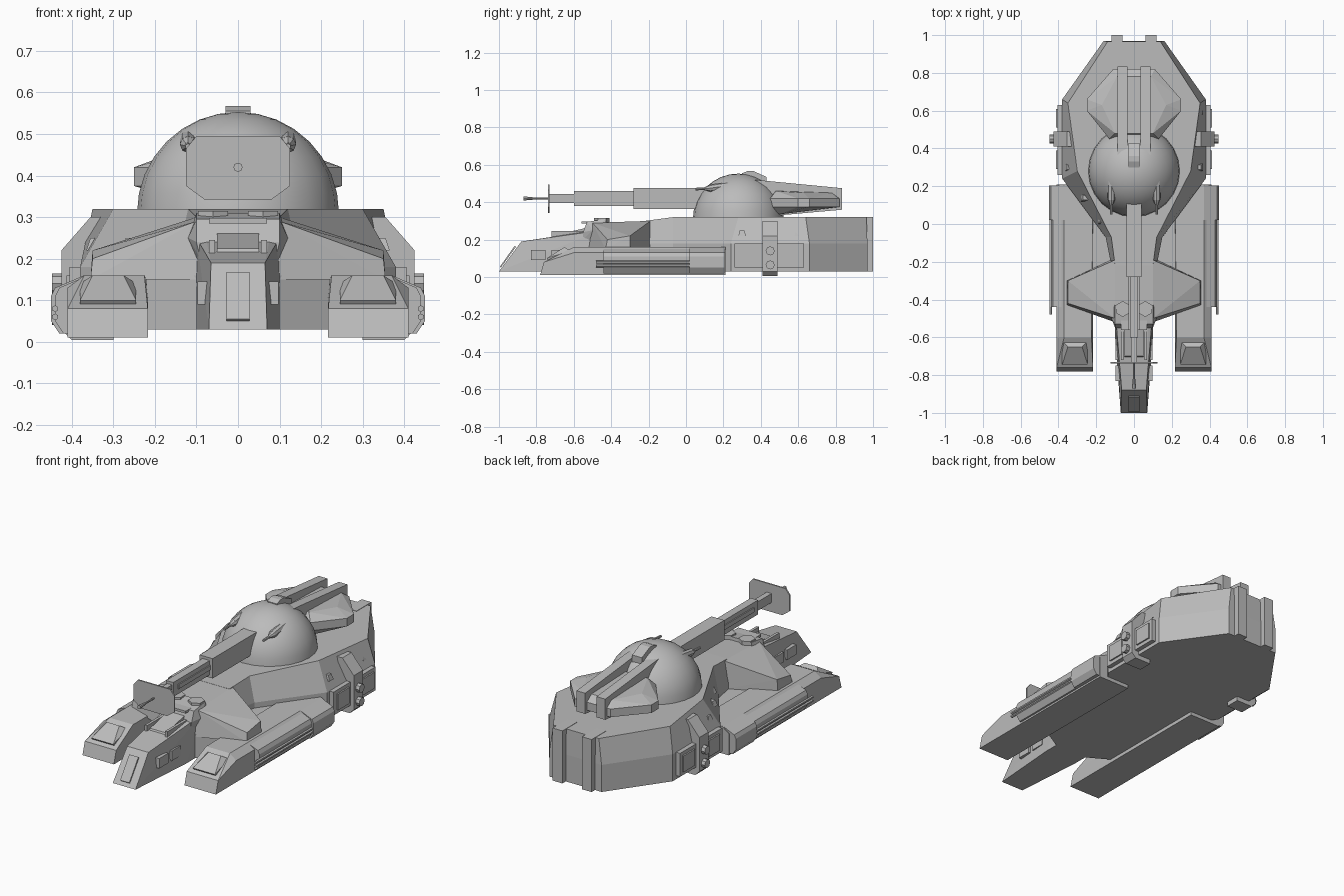
import bpy, bmesh, math
from mathutils import Vector, Matrix

cube = bpy.data.objects.get("Cube")
if cube:
    bpy.data.objects.remove(cube, do_unlink=True)

grey = bpy.data.materials.new("hull grey")
grey.use_nodes = True
grey.diffuse_color = (0.5, 0.5, 0.5, 1)
grey.node_tree.nodes["Principled BSDF"].inputs["Base Color"].default_value = (0.5, 0.5, 0.5, 1)


def finish(name, bm, mirror=False):
    bmesh.ops.recalc_face_normals(bm, faces=bm.faces)
    mesh = bpy.data.meshes.new(name)
    bm.to_mesh(mesh)
    bm.free()
    mesh.materials.append(grey)
    ob = bpy.data.objects.new(name, mesh)
    bpy.context.collection.objects.link(ob)
    if mirror:
        ob.modifiers.new("Mirror", 'MIRROR')
    return ob


def box(name, x, y, z, mirror=False):
    bm = bmesh.new()
    size = [b - a for a, b in (x, y, z)]
    mid = [(a + b) / 2 for a, b in (x, y, z)]
    bmesh.ops.create_cube(bm, size=1, matrix=Matrix.Translation(mid) @ Matrix.Diagonal((*size, 1)))
    return finish(name, bm, mirror)


def solid(name, points, mirror=False, both=False):
    """Convex solid round the points; both adds their reflection in x."""
    bm = bmesh.new()
    if both:
        points = points + [(-x, y, z) for x, y, z in points]
    for p in points:
        bm.verts.new(p)
    res = bmesh.ops.convex_hull(bm, input=bm.verts)
    loose = [v for v in bm.verts if not v.link_faces]
    bmesh.ops.delete(bm, geom=loose, context='VERTS')
    bmesh.ops.dissolve_limit(bm, angle_limit=0.01, verts=bm.verts, edges=bm.edges)
    return finish(name, bm, mirror)


def layers(name, halves):
    """Loft between symmetrical outlines given as their right halves."""
    bm = bmesh.new()
    rings = []
    for half in halves:
        ring = half + [(-x, y, z) for x, y, z in reversed(half)]
        rings.append([bm.verts.new(p) for p in ring])
    n = len(rings[0])
    for a, b in zip(rings, rings[1:]):
        for i in range(n):
            j = (i + 1) % n
            bm.faces.new((a[i], a[j], b[j], b[i]))
    bm.faces.new(rings[0])
    bm.faces.new(rings[-1])
    return finish(name, bm)


def side_prism(name, x, profile, mirror=False):
    """Extrude a y-z profile from x[0] to x[1]."""
    return solid(name, [(s, y, z) for s in x for y, z in profile], mirror)


def rod(name, start, end, r1, r2=None, sides=8, mirror=False):
    bm = bmesh.new()
    a, b = Vector(start), Vector(end)
    turn = (b - a).to_track_quat('Z', 'Y').to_matrix().to_4x4()
    bmesh.ops.create_cone(bm, cap_ends=True, segments=sides, radius1=r1,
                          radius2=r1 if r2 is None else r2, depth=(b - a).length,
                          matrix=Matrix.Translation((a + b) / 2) @ turn)
    return finish(name, bm, mirror)


# Main hull with sloped shoulders and a narrow neck
outline = [(.16, .97), (.38, .66), (.38, .24), (.15, -.07), (.12, -.22)]
top = [(.14, .965, .32), (.35, .64, .32), (.30, .28, .32), (.12, -.07, .32), (.1, -.22, .3)]
layers("main_hull", [[(x, y, .03) for x, y in outline],
                     [(x, y, .18) for x, y in outline], top])
box("lower_chassis", (-.25, .25), (-.42, .3), (.03, .15))

# Front wings and their blunt tips
solid("front_wings", [(.1, -.19, .3), (.1, -.5, .29), (.12, -.19, .15), (.1, -.52, .15),
                      (.35, -.30, .22), (.35, -.42, .2), (.355, -.3, .15), (.355, -.43, .15)], both=True)
solid("wing_skirt", [(.12, -.2, .16), (.22, -.25, .16), (.22, -.45, .16), (.1, -.52, .16),
                     (.12, -.2, .03), (.22, -.25, .03), (.22, -.45, .03), (.1, -.52, .03)], both=True)

# Pointed nose with front hatch
solid("nose", [(.07, -1, .03), (.065, -.88, .19), (.075, -.55, .24), (.1, -.45, .25),
               (.1, -.45, .03), (.1, -.6, .03)], both=True)
solid("nose_hatch", [(.028, -.99, .05), (.028, -.91, .16), (.028, -.995, .055), (.028, -.915, .168)], both=True)
for y in (-.83, -.72):
    box("nose_side_panel", (.075, .097), (y, y + .08), (.09, .145), True)
side_prism("nose_deck", (-.05, .05), [(-.72, .19), (-.7, .225), (-.5, .27), (-.5, .2)])
box("nose_rail", (.055, .07), (-.72, -.5), (.19, .245), True)

# Cockpit hood above the nose
solid("cockpit_hood", [(.1, -.53, .295), (.1, -.43, .31), (.12, -.5, .25), (.12, -.42, .2),
                       (.09, -.55, .2), (.1, -.55, .24)], both=True)
box("hood_visor", (-.07, .07), (-.56, -.5), (.285, .298))
rod("hood_hatch", (.06, -.45, .29), (.06, -.45, .315), .042, sides=6, mirror=True)

# Pontoons with sloping fronts
solid("pontoon", [(.217, -.78, .01), (.41, -.78, .01), (.217, -.76, .08), (.41, -.76, .08),
                  (.225, -.6, .16), (.37, -.6, .16), (.41, -.6, .13), (.217, .21, .16),
                  (.37, .21, .16), (.41, .21, .13), (.217, .21, .01), (.41, .21, .01)], True)
solid("pontoon_vent", [(.245, -.745, .1), (.38, -.745, .1), (.275, -.65, .16), (.35, -.65, .16),
                       (.245, -.73, .08), (.38, -.73, .08), (.245, -.62, .14), (.38, -.62, .14)], True)

# Outer skirts and the tubes that run along them
skirt = [(.36, .16), (.43, .13), (.44, .11), (.44, .05), (.42, .02), (.36, .02)]
solid("skirt", [(x, y, z) for x, z in skirt for y in (-.44, .03)], True)
solid("skirt_rear", [(x + .01, y, z) for x, z in skirt for y in (.02, .205)], True)
for z in (.06, .08):
    rod("skirt_tube", (.44, -.48, z), (.44, .03, z), .008, sides=6, mirror=True)

# Side pods with a bracket and bolts
box("side_pod", (.36, .405), (.26, .63), (.05, .18), True)
box("pod_panel", (.4, .413), (.29, .39), (.07, .16), True)
box("pod_panel_rear", (.4, .413), (.51, .61), (.07, .16), True)
solid("pod_bracket", [(x, y, z) for x, z in ((.3, .3), (.355, .3), (.425, .22), (.425, .03), (.4, .005), (.3, .005))
                      for y in (.41, .49)], True)
for z in (.065, .14):
    rod("bracket_bolt", (.4, .45, z), (.447, .45, z), .024, mirror=True)

# Small lamps on the sloped shoulders
for x, y in ((.335, .6), (.335, .3), (.25, .14), (.16, .02)):
    solid("shoulder_lamp", [(x + dx, y + dy, z) for dx, z, w in ((-.04, .22, .02), (.03, .22, .02), (-.04, .25, .012), (.02, .25, .012))
                            for dy in (-w, w)], True)

# Rear bars
box("rear_bar", (.06, .12), (.87, 1), (.03, .322), True)

# Dome turret
bm = bmesh.new()
bmesh.ops.create_uvsphere(bm, u_segments=24, v_segments=16, radius=.243,
                          matrix=Matrix.Translation((0, .28, .31)))
low = [v for v in bm.verts if v.co.z < .3]
bmesh.ops.delete(bm, geom=low, context='VERTS')
dome = finish("turret_dome", bm)
for face in dome.data.polygons:
    face.use_smooth = True
side_prism("dome_cap", (-.03, .03), [(.3, .52), (.3, .555), (.33, .567), (.36, .567), (.43, .535), (.43, .48)])

# Main gun with its octagonal shield and probe
box("gun_sleeve", (-.04, .04), (-.28, .3), (.365, .475))
box("gun_barrel", (-.022, .022), (-.6, -.28), (.38, .46))
box("gun_muzzle", (-.015, .015), (-.73, -.6), (.395, .445))
box("muzzle_ridge", (-.028, .028), (-.56, -.28), (.41, .435))
shield = [(.1, .495), (.125, .465), (.125, .375), (.08, .342)]
solid("gun_shield", [(x, y, z) for x, z in shield for y in (-.738, -.73)], both=True)
rod("gun_probe", (0, -.87, .42), (0, -.73, .42), .005)
rod("probe_tip", (0, -.87, .42), (0, -.82, .42), .011, .007)

# Twin light guns on the dome
rod("light_gun_body", (.12, .13, .475), (.12, .23, .49), .02, mirror=True)
rod("light_gun_nose", (.12, .1, .472), (.12, .13, .475), .008, .02, mirror=True)
rod("light_gun_barrel", (.12, .05, .47), (.12, .12, .474), .007, mirror=True)

# Counterweight behind the dome
weight = [(.13, .45), (.25, .6), (.25, .66), (.11, .82)]
solid("counterweight", [(x, y, z) for x, y in weight for z in (.375, .42)] +
      [(.1, .48, .46), (.17, .63, .45), (.09, .78, .45), (.12, .5, .335)], both=True)
side_prism("counterweight_bar", (.035, .088),
           [(.36, .52), (.42, .515), (.61, .475), (.835, .475), (.835, .36), (.5, .33), (.4, .4)], True)
